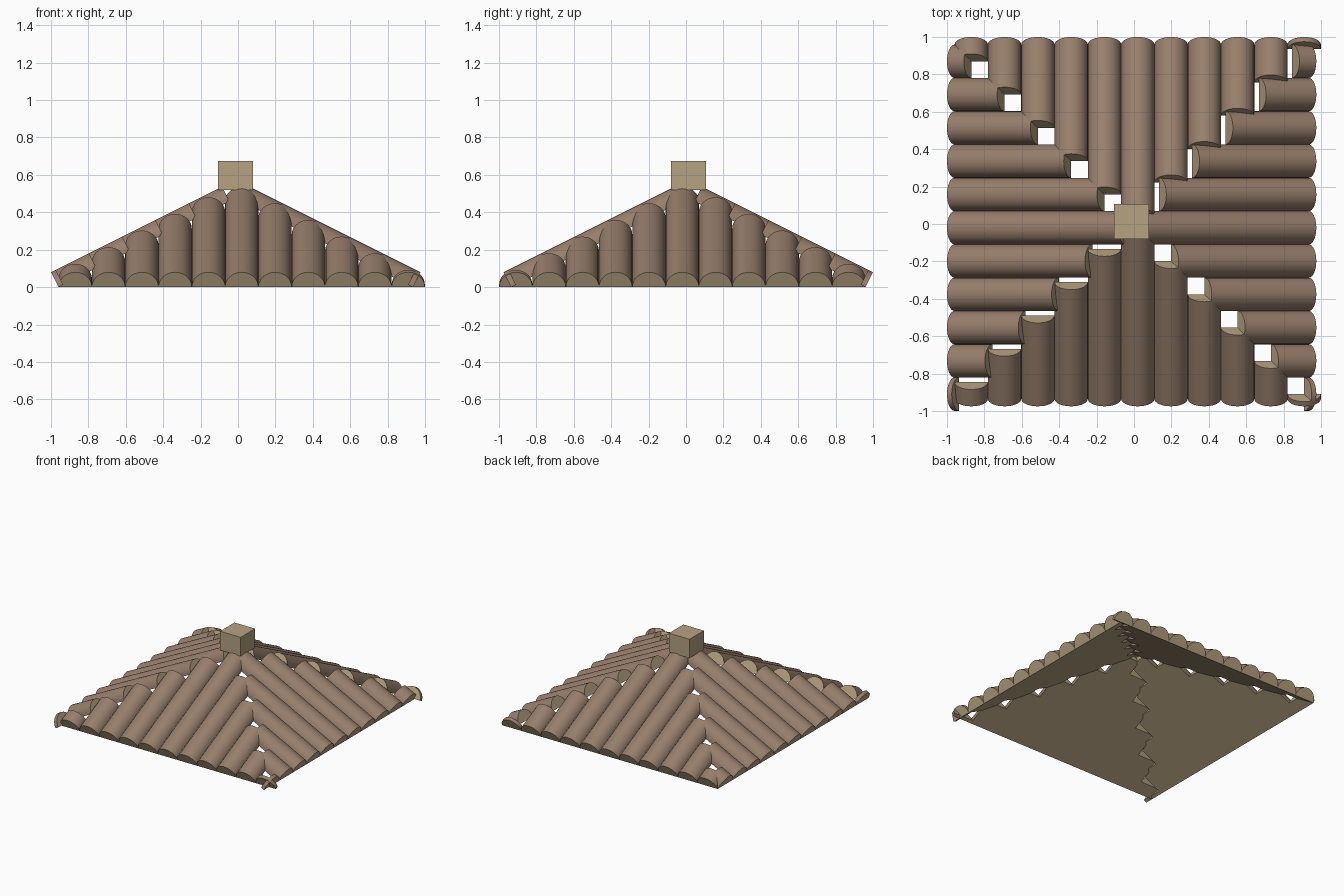
import bpy, bmesh, math
from mathutils import Vector

if "Cube" in bpy.data.objects:
    bpy.data.objects.remove(bpy.data.objects["Cube"])

PITCH, R, SEG = 0.178, 0.089, 16      # log spacing, radius, arc segments
EAVE, OFFSET = 0.9475, 0.0325         # eave distance, sideways shift of the log rows
CENTRE = Vector((-0.0125, 0.0125, 0))
SLOPE = math.atan(0.5)


def material(name, colour):
    m = bpy.data.materials.new(name)
    m.diffuse_color = (*colour, 1)
    m.use_nodes = True
    m.node_tree.nodes["Principled BSDF"].inputs["Base Color"].default_value = m.diffuse_color
    return m


bark = material("bark", (0.31, 0.21, 0.15))
cut_wood = material("cut_wood", (0.47, 0.36, 0.22))


def add_log(bm, place, k):
    """Half-round log climbing the slope from the eave to the hip line."""
    u = OFFSET + k * PITCH
    rings = []
    for v in (EAVE, abs(u)):
        z = (EAVE - v) * 0.5
        ring = []
        for i in range(SEG + 1):
            a = math.pi * i / SEG
            h = R * math.sin(a)
            x, y = place(u + R * math.cos(a), v + h * math.sin(SLOPE))
            ring.append(bm.verts.new(CENTRE + Vector((x, y, z + h * math.cos(SLOPE)))))
        rings.append(ring)
    low, high = rings
    for i in range(SEG):
        f = bm.faces.new((low[i], low[i + 1], high[i + 1], high[i]))
        f.smooth = True
    # sawn ends and flat underside
    for verts in (low, high, (low[0], high[0], high[-1], low[-1])):
        f = bm.faces.new(verts)
        f.material_index = 1
        for e in f.edges:
            e.smooth = False


def finish(name, bm, mats):
    bmesh.ops.recalc_face_normals(bm, faces=bm.faces)
    me = bpy.data.meshes.new(name)
    bm.to_mesh(me)
    bm.free()
    for m in mats:
        me.materials.append(m)
    ob = bpy.data.objects.new(name, me)
    bpy.context.collection.objects.link(ob)
    return ob


# four roof slopes, opposite ones mirrored
sides = {
    "front_logs": lambda u, v: (u, -v),
    "back_logs": lambda u, v: (u, v),
    "right_logs": lambda u, v: (v, -u),
    "left_logs": lambda u, v: (-v, -u),
}
for name, place in sides.items():
    bm = bmesh.new()
    for k in range(-5, 6):
        add_log(bm, place, k)
    finish(name, bm, [bark, cut_wood])

# cap block on the peak
bm = bmesh.new()
bmesh.ops.create_cube(bm, size=1)
bmesh.ops.scale(bm, vec=(0.187, 0.187, 0.155), verts=bm.verts)
bmesh.ops.translate(bm, vec=CENTRE + Vector((0, 0, 0.5975)), verts=bm.verts)
finish("peak_block", bm, [cut_wood])
